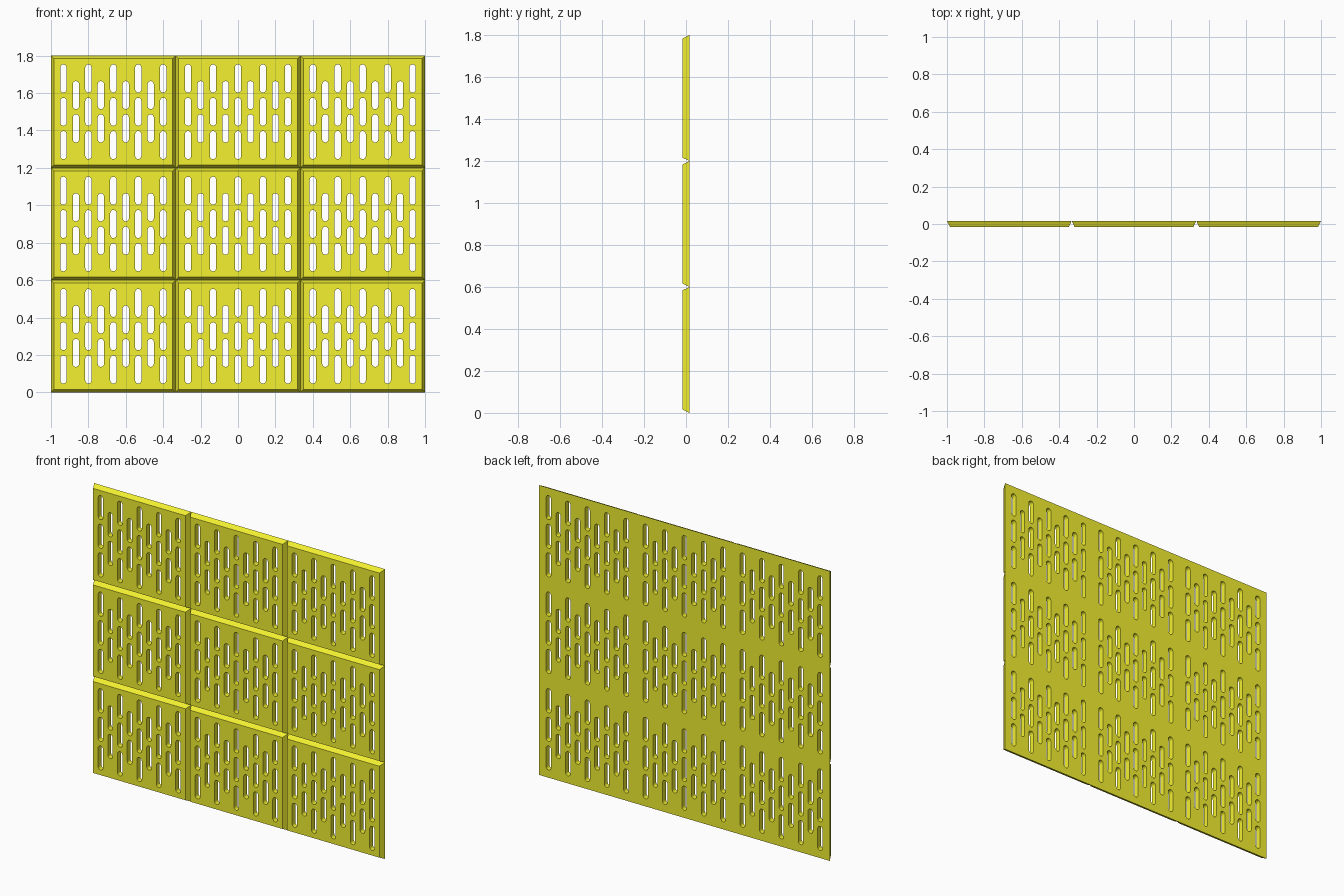
import bpy, bmesh, math

if "Cube" in bpy.data.objects:
    bpy.data.objects.remove(bpy.data.objects["Cube"])

TILE_W, TILE_H = 2 / 3, 0.6
HALF_T = 0.0165            # half thickness
INSET = 0.016              # chamfer of each tile towards the front
SLOT_R, SLOT_HALF = 0.0167, 0.075
ROW = 0.178                # vertical slot pitch
COL = TILE_W / 10          # horizontal slot pitch


def rect(w, h):
    return [(-w, -h), (w, -h), (w, h), (-w, h)]


def slot(cx, cz, n=8):
    """Outline of an upright slot with round ends."""
    s = SLOT_HALF - SLOT_R
    pts = []
    for start, dz in ((0, s), (math.pi, -s)):
        for i in range(n + 1):
            a = start + math.pi * i / n
            pts.append((cx + SLOT_R * math.cos(a), cz + dz + SLOT_R * math.sin(a)))
    return pts


# Pairs of outlines (front, back): tapered border first, then the slots
outlines = [(rect(TILE_W / 2 - INSET, TILE_H / 2 - INSET), rect(TILE_W / 2, TILE_H / 2))]
for c in range(-4, 5):
    rows = (-1, 0, 1) if c % 2 == 0 else (-0.5, 0.5)
    for r in rows:
        s = slot(c * COL / 1.0, r * ROW)
        outlines.append((s, s))

# One perforated tile
bm = bmesh.new()
front_edges, back_edges = [], []
for front, back in outlines:
    fv = [bm.verts.new((x, -HALF_T, z)) for x, z in front]
    bv = [bm.verts.new((x, HALF_T, z)) for x, z in back]
    n = len(fv)
    for i in range(n):
        j = (i + 1) % n
        bm.faces.new((fv[i], fv[j], bv[j], bv[i]))
    for loop, store in ((fv, front_edges), (bv, back_edges)):
        store += [bm.edges.get((loop[i], loop[(i + 1) % n])) for i in range(n)]
for edges in (front_edges, back_edges):
    bmesh.ops.triangle_fill(bm, use_beauty=True, use_dissolve=False, edges=edges)
bmesh.ops.recalc_face_normals(bm, faces=bm.faces)
mesh = bpy.data.meshes.new("perforated_tile")
bm.to_mesh(mesh)
bm.free()

mat = bpy.data.materials.new("yellow")
mat.diffuse_color = (0.9, 0.88, 0.03, 1)
mat.use_nodes = True
mat.node_tree.nodes["Principled BSDF"].inputs["Base Color"].default_value = mat.diffuse_color
mesh.materials.append(mat)

# Grid of three by three tiles
panel = bpy.data.objects.new("perforated_panel", mesh)
bpy.context.collection.objects.link(panel)
panel.location = (-TILE_W, 0, TILE_H / 2)
for name, step in (("columns", (TILE_W, 0, 0)), ("rows", (0, 0, TILE_H))):
    arr = panel.modifiers.new(name, 'ARRAY')
    arr.count = 3
    arr.use_relative_offset = False
    arr.use_constant_offset = True
    arr.constant_offset_displace = step
